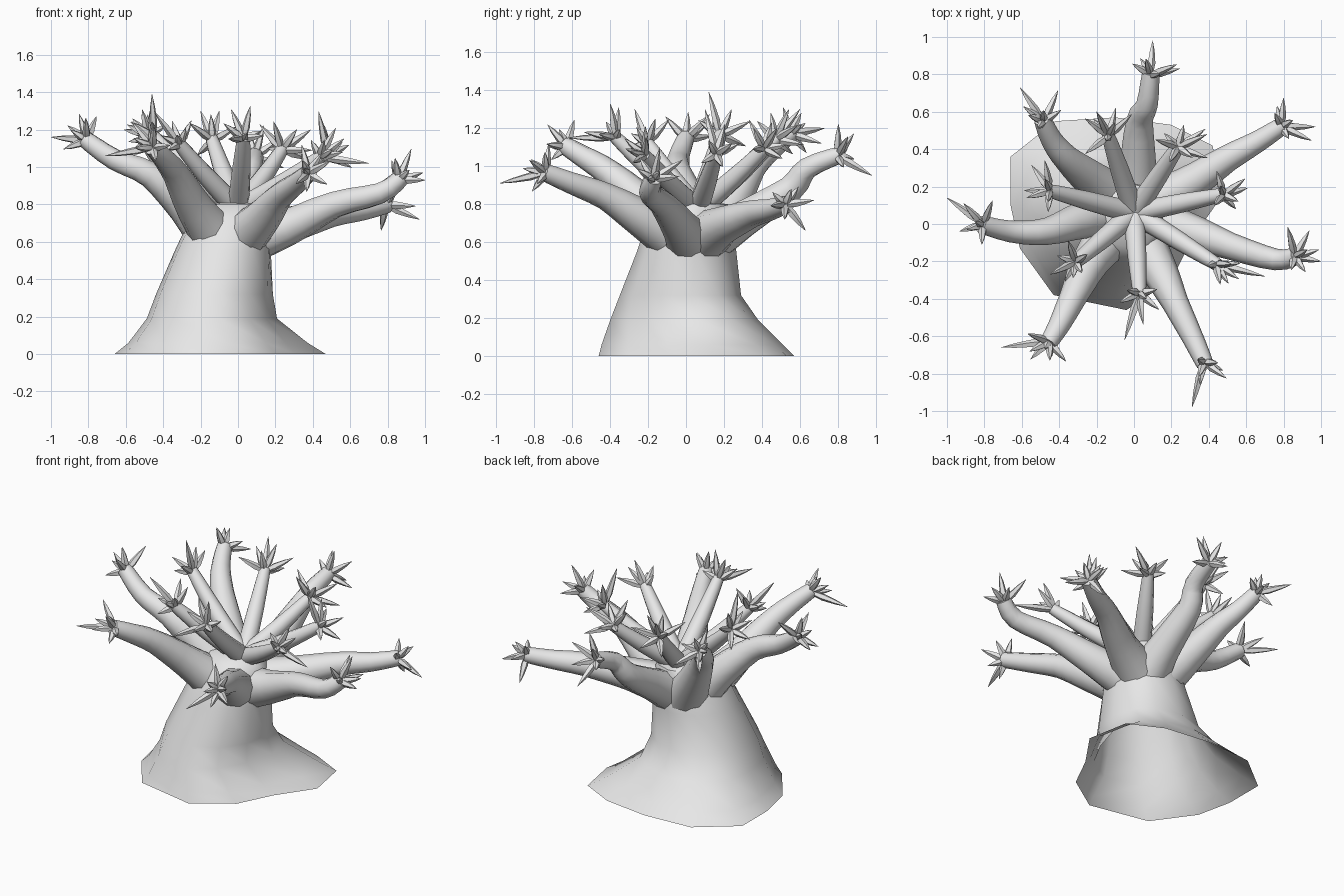
import bpy, bmesh, math, random
from mathutils import Vector

random.seed(4)
cube = bpy.data.objects.get("Cube")
if cube:
    bpy.data.objects.remove(cube, do_unlink=True)

bark = bpy.data.materials.new("pale_grey_bark")
bark.use_nodes = True
COLOUR = (0.8, 0.8, 0.8, 1)
bark.diffuse_color = COLOUR
bark.node_tree.nodes["Principled BSDF"].inputs["Base Color"].default_value = COLOUR


def finish(bm, name, angle):
    """Turn a bmesh into a smooth shaded object."""
    bmesh.ops.recalc_face_normals(bm, faces=bm.faces)
    mesh = bpy.data.meshes.new(name)
    bm.to_mesh(mesh)
    bm.free()
    mesh.materials.append(bark)
    obj = bpy.data.objects.new(name, mesh)
    bpy.context.collection.objects.link(obj)
    bpy.ops.object.select_all(action='DESELECT')
    obj.select_set(True)
    bpy.context.view_layer.objects.active = obj
    bpy.ops.object.shade_smooth_by_angle(angle=math.radians(angle))
    return obj


def skin(bm, rings):
    """Bridge neighbouring rings of vertices with quads."""
    for low, high in zip(rings, rings[1:]):
        n = len(low)
        for i in range(n):
            j = (i + 1) % n
            bm.faces.new((low[i], low[j], high[j], high[i]))


def tube(bm, path, radii, sides):
    """Round tapered tube along a path, closed at its far end."""
    rings = []
    for i, p in enumerate(path):
        along = (path[min(i + 1, len(path) - 1)] - path[max(i - 1, 0)]).normalized()
        ref = Vector((0, 0, 1)) if abs(along.z) < 0.95 else Vector((1, 0, 0))
        u = along.cross(ref).normalized()
        v = along.cross(u)
        turns = [math.tau * k / sides for k in range(sides)]
        rings.append([bm.verts.new(p + radii[i] * (u * math.cos(t) + v * math.sin(t)))
                      for t in turns])
    skin(bm, rings)
    bm.faces.new(rings[-1])


def smooth_path(points, radii, steps=3):
    """Catmull-Rom resampling of control points with linear radii."""
    path, sizes = [], []
    last = len(points) - 1
    for i in range(last):
        a, b, c, d = (points[min(max(i + k, 0), last)] for k in (-1, 0, 1, 2))
        for s in range(steps):
            t = s / steps
            path.append(0.5 * (2 * b + (c - a) * t + (2 * a - 5 * b + 4 * c - d) * t ** 2
                               + (3 * b - a - 3 * c + d) * t ** 3))
            sizes.append(radii[i] + (radii[i + 1] - radii[i]) * t)
    return path + [points[-1]], sizes + [radii[-1]]


def spike(bm, root, end):
    """Slim pointed twig, fattest a third of the way along."""
    path = [root, root.lerp(end, 0.35), root.lerp(end, 0.7), end]
    tube(bm, path, (0.012, 0.022, 0.014, 0.001), 5)


def branch(name, points, radii, main_end):
    """Bent branch crowned with a burst of spikes."""
    points = [Vector(p) for p in points]
    bm = bmesh.new()
    tube(bm, *smooth_path(points, radii), 10)
    tip = points[-1]
    axis = (tip - points[-2]).normalized()
    u = axis.cross(Vector((0, 0, 1))).normalized()
    v = axis.cross(u)
    root = tip - axis * 0.015
    main = Vector(main_end)
    spike(bm, root, main)
    phase = random.uniform(0, math.tau)
    for k in range(7):
        turn = phase + k * math.tau / 7
        lean = math.radians(random.choice((35, 60, 80)) + random.uniform(-8, 8))
        way = axis * math.cos(lean) + (u * math.cos(turn) + v * math.sin(turn)) * math.sin(lean)
        way.z += 0.15
        way.normalize()
        if way.angle(main - root) > 0.4:
            spike(bm, root, root + way * random.uniform(0.1, 0.19))
    finish(bm, name, 50)


# Trunk: flared, uneven foot that rounds off towards the crown
foot = [(.42, .42), (.47, .15), (.31, -.08), (.2, -.3), (-.04, -.46), (-.43, -.38),
        (-.61, -.13), (-.66, .1), (-.66, .36), (-.42, .55), (-.1, .57), (.2, .53)]
# height, x range, y range, roundness
levels = [(.06, -.59, .37, -.445, .51, .15), (.19, -.49, .21, -.4, .38, .5),
          (.32, -.44, .19, -.35, .29, .8), (.55, -.34, .18, -.26, .265, 1),
          (.7, -.27, .18, -.21, .25, 1), (.8, -.2, .14, -.13, .22, 1)]
middle = Vector((-.1, .055))
bm = bmesh.new()
rings = [[bm.verts.new((x, y, 0)) for x, y in foot]]
for z, x0, x1, y0, y1, roundness in levels:
    ring = []
    for p in foot:
        offset = Vector(p) - middle
        shape = Vector((offset.x / .565, offset.y / .515))
        shape = shape.lerp(shape.normalized(), roundness)
        ring.append(bm.verts.new(((x0 + x1) / 2 + shape.x * (x1 - x0) / 2,
                                  (y0 + y1) / 2 + shape.y * (y1 - y0) / 2, z)))
    rings.append(ring)
skin(bm, rings)
crown = bm.verts.new((-.01, .06, .82))
for i, vert in enumerate(rings[-1]):
    bm.faces.new((vert, rings[-1][(i + 1) % len(foot)], crown))
finish(bm, "trunk", 60)

# Thick outer branches: path points, then the end of the longest spike
outer = [
    ([(0, .1, .6), (.02, .3, .72), (.03, .55, .88), (.07, .64, .99), (.09, .81, 1.06)],
     (.1, .98, .95)),
    ([(.06, .1, .63), (.27, .2, .69), (.5, .35, .75), (.66, .44, .77), (.8, .53, .8)],
     (.97, .52, .72)),
    ([(.03, .02, .6), (.27, -.03, .68), (.52, -.12, .8), (.76, -.19, .86), (.87, -.17, .94)],
     (1, -.2, .93)),
    ([(0, -.03, .6), (.13, -.24, .73), (.22, -.42, .84), (.31, -.6, .91), (.38, -.75, .97)],
     (.31, -.98, .91)),
    ([(-.1, -.03, .6), (-.23, -.2, .78), (-.33, -.4, .96), (-.4, -.54, 1.05), (-.46, -.64, 1.11)],
     (-.71, -.66, 1.06)),
    ([(-.12, .05, .6), (-.28, .02, .79), (-.47, -.04, .96), (-.66, -.04, 1.04), (-.82, 0, 1.15)],
     (-1, .14, 1.16)),
    ([(-.08, .12, .6), (-.23, .24, .8), (-.36, .35, .99), (-.44, .45, 1.09), (-.49, .56, 1.18)],
     (-.61, .73, 1.2)),
]
for i, (points, end) in enumerate(outer):
    branch(f"outer_branch_{i + 1}", points, (.14, .1, .072, .058, .046), end)

# Slim inner branches fanning out of the crown: tip, then the longest spike's end
inner = [
    ((-.14, .48, 1.15), (-.2, .6, 1.3)), ((.24, .42, 1.1), (.39, .48, 1.2)),
    ((.49, .16, 1.07), (.43, .1, 1.3)), ((.45, -.22, 1.06), (.7, -.28, 1.02)),
    ((.03, -.38, 1.16), (-.05, -.62, 1.15)), ((-.32, -.21, 1.13), (-.45, -.27, 1.3)),
    ((-.46, .18, 1.17), (-.46, .12, 1.39)),
]
for i, (tip, end) in enumerate(inner):
    start = Vector((0, .06, .77))
    bend = start.lerp(Vector(tip), 0.55) + Vector((0, 0, -.01))
    branch(f"inner_branch_{i + 1}", [start, bend, tip], (.06, .05, .034), end)
